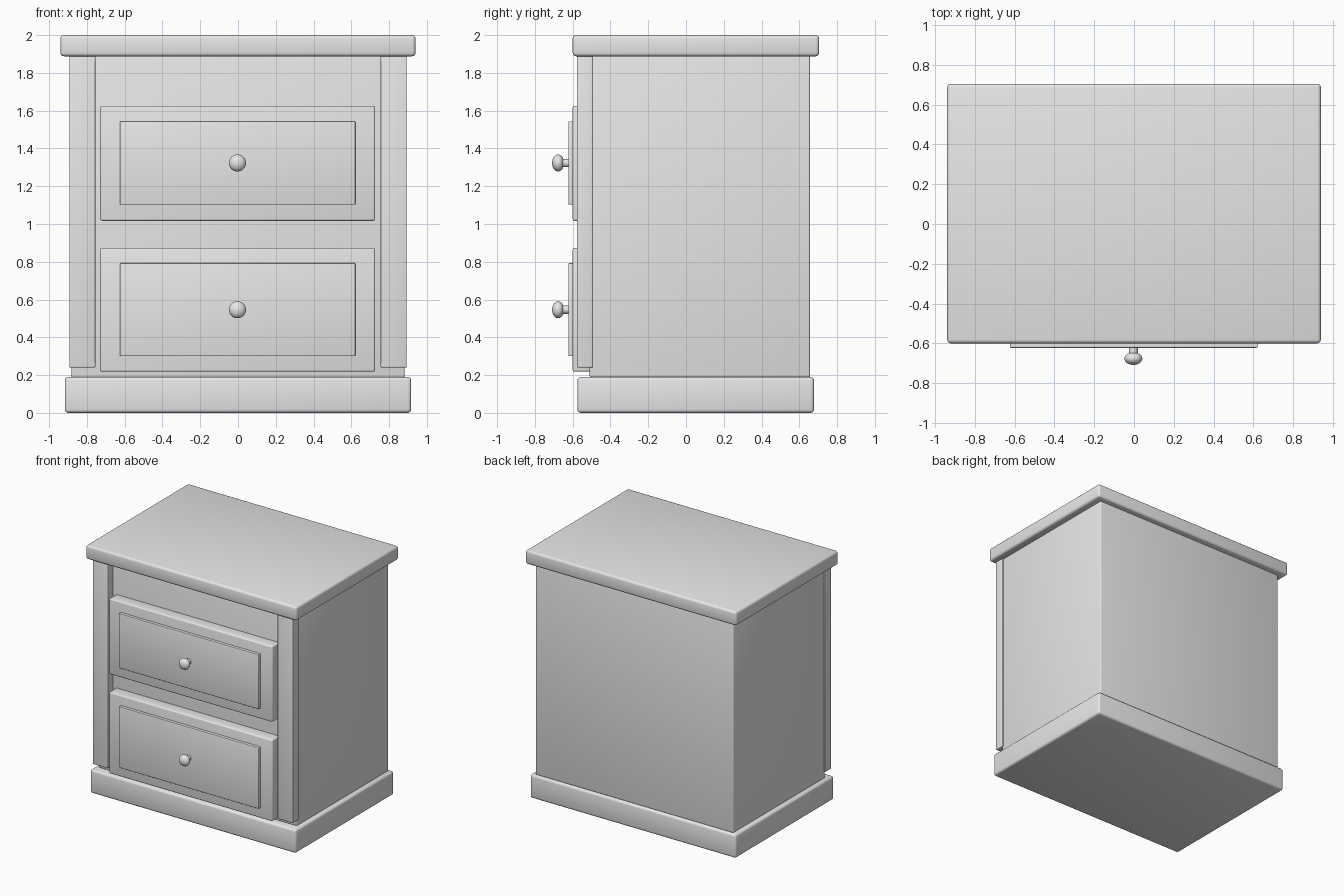
import bpy
import bmesh
import math
from mathutils import Matrix

default = bpy.data.objects.get("Cube")
if default:
    bpy.data.objects.remove(default, do_unlink=True)

# Single painted finish
paint = bpy.data.materials.new("grey_paint")
paint.use_nodes = True
COLOUR = (0.8, 0.8, 0.8, 1.0)
paint.diffuse_color = COLOUR
paint.node_tree.nodes["Principled BSDF"].inputs["Base Color"].default_value = COLOUR


def finish(name, bm, angle):
    mesh = bpy.data.meshes.new(name)
    bm.to_mesh(mesh)
    bm.free()
    obj = bpy.data.objects.new(name, mesh)
    bpy.context.collection.objects.link(obj)
    mesh.materials.append(paint)
    bpy.ops.object.select_all(action="DESELECT")
    obj.select_set(True)
    bpy.context.view_layer.objects.active = obj
    bpy.ops.object.shade_smooth_by_angle(angle=math.radians(angle))
    return obj


def board(name, x, y, z, bevel):
    """Rounded box from (min, max) extents."""
    bm = bmesh.new()
    bmesh.ops.create_cube(bm, size=1)
    for v in bm.verts:
        v.co = [lo + (c + 0.5) * (hi - lo) for c, (lo, hi) in zip(v.co, (x, y, z))]
    bmesh.ops.bevel(bm, geom=bm.edges[:], offset=bevel, segments=3,
                    profile=0.5, affect="EDGES")
    return finish(name, bm, 40)


def knob(name, z):
    """Lathed pull: a thin stem ending in a flattened ball."""
    profile = [(0, -0.60), (0.022, -0.60), (0.022, -0.65)]
    for i in range(1, 13):
        a = math.radians(30 + 150 * i / 12)
        profile.append((0.045 * math.sin(a), -0.677 + 0.032 * math.cos(a)))
    bm = bmesh.new()
    verts = [bm.verts.new((r, y, 0)) for r, y in profile]
    edges = [bm.edges.new(pair) for pair in zip(verts, verts[1:])]
    bmesh.ops.spin(bm, geom=verts + edges, cent=(0, 0, 0), axis=(0, 1, 0),
                   angle=math.tau, steps=32)
    bmesh.ops.remove_doubles(bm, verts=bm.verts[:], dist=0.0005)
    bmesh.ops.recalc_face_normals(bm, faces=bm.faces[:])
    bmesh.ops.transform(bm, matrix=Matrix.Translation((-0.003, 0, z)), verts=bm.verts[:])
    return finish(name, bm, 50)


# Carcass
board("plinth", (-0.917, 0.917), (-0.575, 0.678), (0, 0.19), 0.018)
board("cabinet_body", (-0.882, 0.882), (-0.51, 0.656), (0.188, 1.89), 0.008)
board("top_board", (-0.94, 0.94), (-0.6, 0.705), (1.888, 2), 0.018)

# Corner posts
for side, sign in (("left", 1), ("right", -1)):
    xs = sorted((sign * 0.755, sign * 0.893))
    board(side + "_post", xs, (-0.577, -0.494), (0.24, 1.889), 0.006)

# Drawers with raised panels and pulls
for level, z, panel_z, knob_z in (
    ("upper", (1.017, 1.626), (1.102, 1.543), 1.323),
    ("lower", (0.218, 0.873), (0.3, 0.793), 0.546),
):
    board(level + "_drawer_front", (-0.73, 0.726), (-0.6, -0.5), z, 0.01)
    board(level + "_drawer_panel", (-0.625, 0.621), (-0.623, -0.59), panel_z, 0.005)
    knob(level + "_drawer_knob", knob_z)
